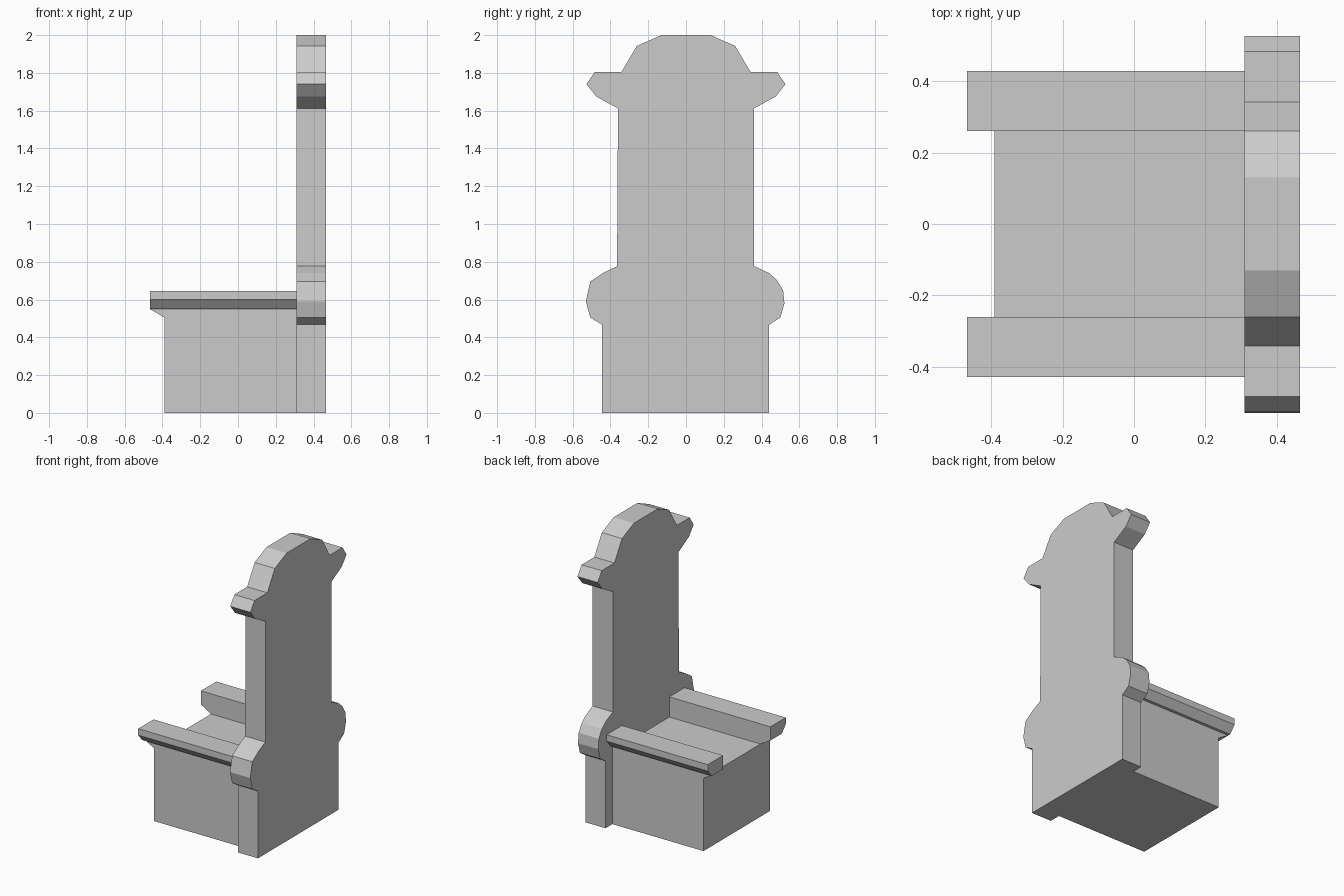
import bpy, bmesh

if "Cube" in bpy.data.objects:
    bpy.data.objects.remove(bpy.data.objects["Cube"])


def make_object(name, bm):
    bmesh.ops.recalc_face_normals(bm, faces=bm.faces)
    mesh = bpy.data.meshes.new(name)
    bm.to_mesh(mesh)
    bm.free()
    obj = bpy.data.objects.new(name, mesh)
    bpy.context.collection.objects.link(obj)
    return obj


def prism(profile, x0, x1):
    """Extrude a y-z outline along x; returns the bmesh and its x0 verts."""
    bm = bmesh.new()
    front = [bm.verts.new((x0, y, z)) for y, z in profile]
    rear = [bm.verts.new((x1, y, z)) for y, z in profile]
    bm.faces.new(front)
    bm.faces.new(rear)
    n = len(profile)
    for i in range(n):
        j = (i + 1) % n
        bm.faces.new((front[i], front[j], rear[j], rear[i]))
    return bm, front


FRONT, BACK, REAR = -0.39, 0.31, 0.465
SEAT_Z = 0.505

# Seat block
bm, _ = prism([(-0.365, 0), (0.365, 0), (0.365, SEAT_Z), (-0.365, SEAT_Z)], FRONT, BACK)
make_object("seat_block", bm)

# Tall back panel: the two side outlines differ slightly at the lower lobes
right = [(0.44, 0), (0.44, 0.467), (0.50, 0.505), (0.521, 0.58), (0.514, 0.65),
         (0.48, 0.705), (0.44, 0.74), (0.36, 0.777)]
left = [(-0.445, 0), (-0.445, 0.467), (-0.507, 0.505), (-0.53, 0.59),
        (-0.507, 0.695), (-0.44, 0.74), (-0.365, 0.777)]
crown = [(0.36, 1.612), (0.475, 1.675), (0.527, 1.74), (0.483, 1.805),
         (0.342, 1.805), (0.26, 1.943), (0.13, 2.0)]
outline = right + crown + [(-y, z) for y, z in reversed(crown)] + left[::-1]
bm, _ = prism(outline, BACK, REAR)
make_object("back_panel", bm)

# Armrests: undercut section, with a chamfered overhang at the front
section = [(0.26, SEAT_Z), (0.365, SEAT_Z), (0.365, 0.55), (0.385, 0.55),
           (0.428, 0.60), (0.428, 0.645), (0.26, 0.645), (0.26, 0.55)]
for name, side in (("left_armrest", 1), ("right_armrest", -1)):
    bm, front = prism([(side * y, z) for y, z in section], -0.467, BACK)
    bmesh.ops.connect_verts(bm, verts=[front[2], front[7]])
    for v in front[:2]:
        v.co.x = FRONT
    make_object(name, bm)
